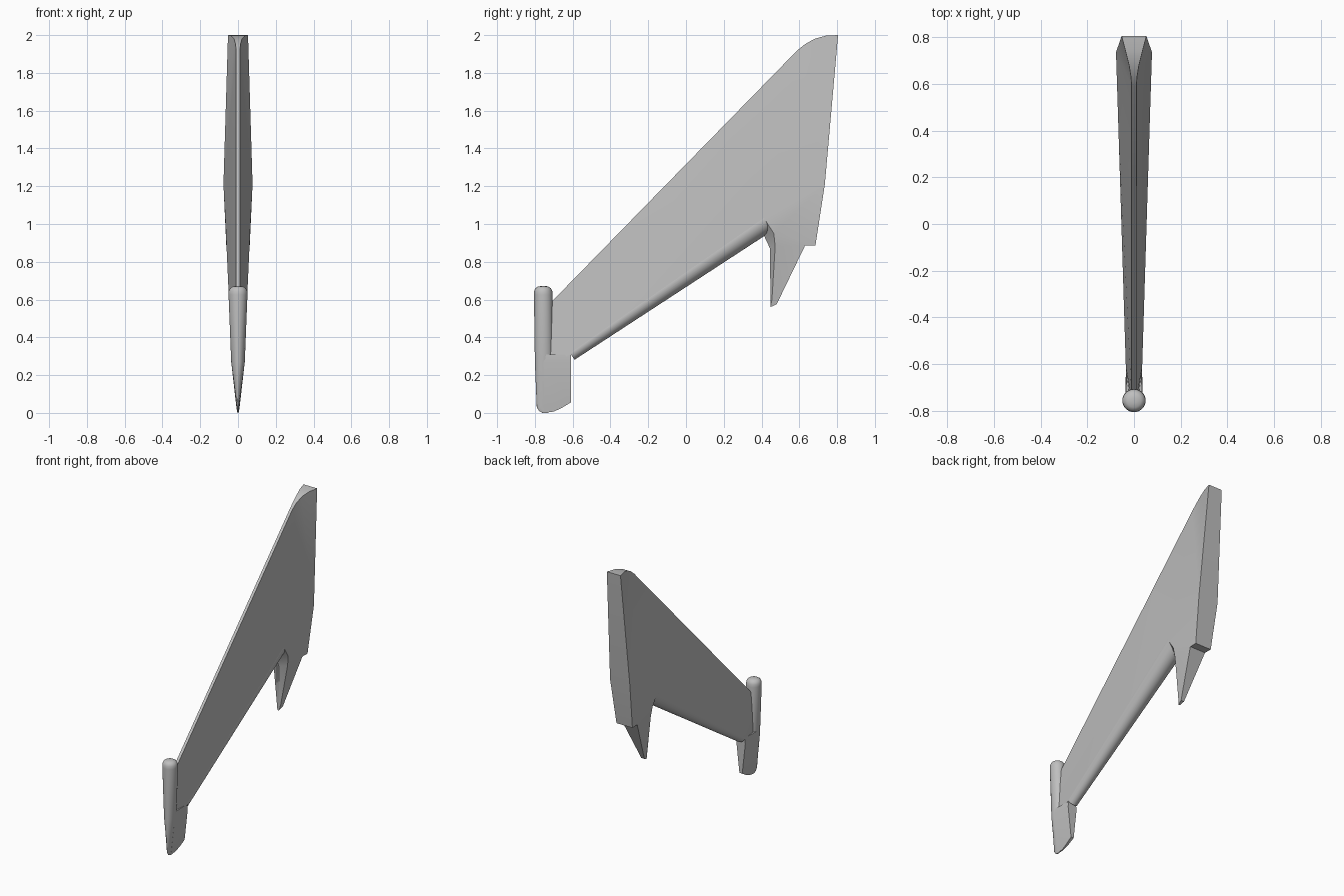
import bpy, bmesh, math
from mathutils import Vector

if "Cube" in bpy.data.objects:
    bpy.data.objects.remove(bpy.data.objects["Cube"])

grey = bpy.data.materials.new("mid grey")
grey.diffuse_color = (0.52, 0.52, 0.52, 1)
grey.use_nodes = True
grey.node_tree.nodes["Principled BSDF"].inputs["Base Color"].default_value = grey.diffuse_color


def finish(bm, name, angle=25):
    bmesh.ops.recalc_face_normals(bm, faces=bm.faces)
    me = bpy.data.meshes.new(name)
    bm.to_mesh(me)
    bm.free()
    me.materials.append(grey)
    ob = bpy.data.objects.new(name, me)
    bpy.context.collection.objects.link(ob)
    bpy.ops.object.select_all(action='DESELECT')
    ob.select_set(True)
    bpy.context.view_layer.objects.active = ob
    bpy.ops.object.shade_smooth_by_angle(angle=math.radians(angle))
    return ob


def panel(name, pts, faces):
    """Symmetric plate: points are (y, z, half thickness); rims are bridged."""
    bm = bmesh.new()
    pos = {k: bm.verts.new((h, y, z)) for k, (y, z, h) in pts.items()}
    neg = {k: bm.verts.new((-h, y, z)) for k, (y, z, h) in pts.items()}
    used = {}
    for f in faces:
        f = f.split()
        bm.faces.new([pos[k] for k in f])
        bm.faces.new([neg[k] for k in reversed(f)])
        for a, b in zip(f, f[1:] + f[:1]):
            used.setdefault(frozenset((a, b)), []).append((a, b))
    for e in used.values():
        if len(e) == 1:
            a, b = e[0]
            bm.faces.new([pos[b], pos[a], neg[a], neg[b]])
    return finish(bm, name)


def loft(name, rings):
    bm = bmesh.new()
    rows = [[bm.verts.new(p) for p in r] for r in rings]
    n = len(rows[0])
    for a, b in zip(rows, rows[1:]):
        for i in range(n):
            j = (i + 1) % n
            bm.faces.new([a[i], a[j], b[j], b[i]])
    bm.faces.new(rows[0])
    bm.faces.new(rows[-1])
    return finish(bm, name, 35)


N = 32
ANG = [2 * math.pi * i / N for i in range(N)]

# main blade with rear spike; thickest along the ridge R0-R1-R2
panel("blade", {
    "B": (-.75, .25, .02), "L0": (-.75, .549, .01), "Lm": (.2, 1.521, .01),
    "L1": (.59, 1.92, .01), "T1": (.63, 1.952, .013), "T2": (.68, 1.98, .021),
    "T3": (.74, 1.997, .036), "T4": (.805, 2.0, .053),
    "R0": (-.61, .31, .035), "R1": (.42, 1.02, .067), "R2": (.735, 1.21, .077),
    "Q": (.685, .885, .062), "P": (.63, .885, .061), "T": (.48, .575, .012),
    "I1": (.465, .95, .065), "I2": (.472, .88, .056), "I3": (.455, .60, .014),
    "O1": (.41, .945, .01), "O2": (.445, .87, .008), "O3": (.447, .56, .006),
}, ["B R0 L0", "R0 R1 Lm L0", "R1 R2 L1 Lm", "R2 T1 L1", "R2 T2 T1",
    "R2 T3 T2", "R2 T4 T3", "R1 I1 R2", "I1 P Q R2", "I1 I2 P",
    "I2 I3 T P", "O1 O2 I2 I1", "O2 O3 I3 I2", "O3 T I3", "R1 O1 I1"])

# rounded lower edge following the ridge
a, b = Vector((0, -.61, .31)), Vector((0, .42, 1.02))
d = (b - a).normalized()
up = Vector((1, 0, 0)).cross(d)
loft("rounded_edge", [[c + r * (Vector((1, 0, 0)) * math.cos(t) + up * math.sin(t)) for t in ANG]
                      for c, r in ((a, .035), (b, .067))])

# front pod: domed top, tapering to a thin foot (z, half width, front y, back y)
pod = [(.672, .012, -.767, -.743), (.668, .03, -.785, -.727), (.66, .042, -.797, -.715),
       (.645, .049, -.804, -.708), (.625, .05, -.805, -.706), (.27, .036, -.80, -.708),
       (.03, .006, -.79, -.71), (.01, .004, -.778, -.72), (0, .003, -.76, -.735)]
loft("front_pod", [[(w * math.cos(t), (f + k) / 2 + (k - f) / 2 * math.sin(t), z) for t in ANG]
                   for z, w, f, k in pod])

# small lower fin behind the pod
panel("lower_fin", {
    "a": (-.755, .31, .036), "b": (-.61, .31, .03), "c": (-.61, .27, .035),
    "d": (-.61, .055, .011), "e": (-.66, .025, .008), "f": (-.70, .007, .005),
    "g": (-.75, 0, .003), "h": (-.755, .27, .036),
}, ["a b c h", "h c d", "h d e", "h e f", "h f g"])
